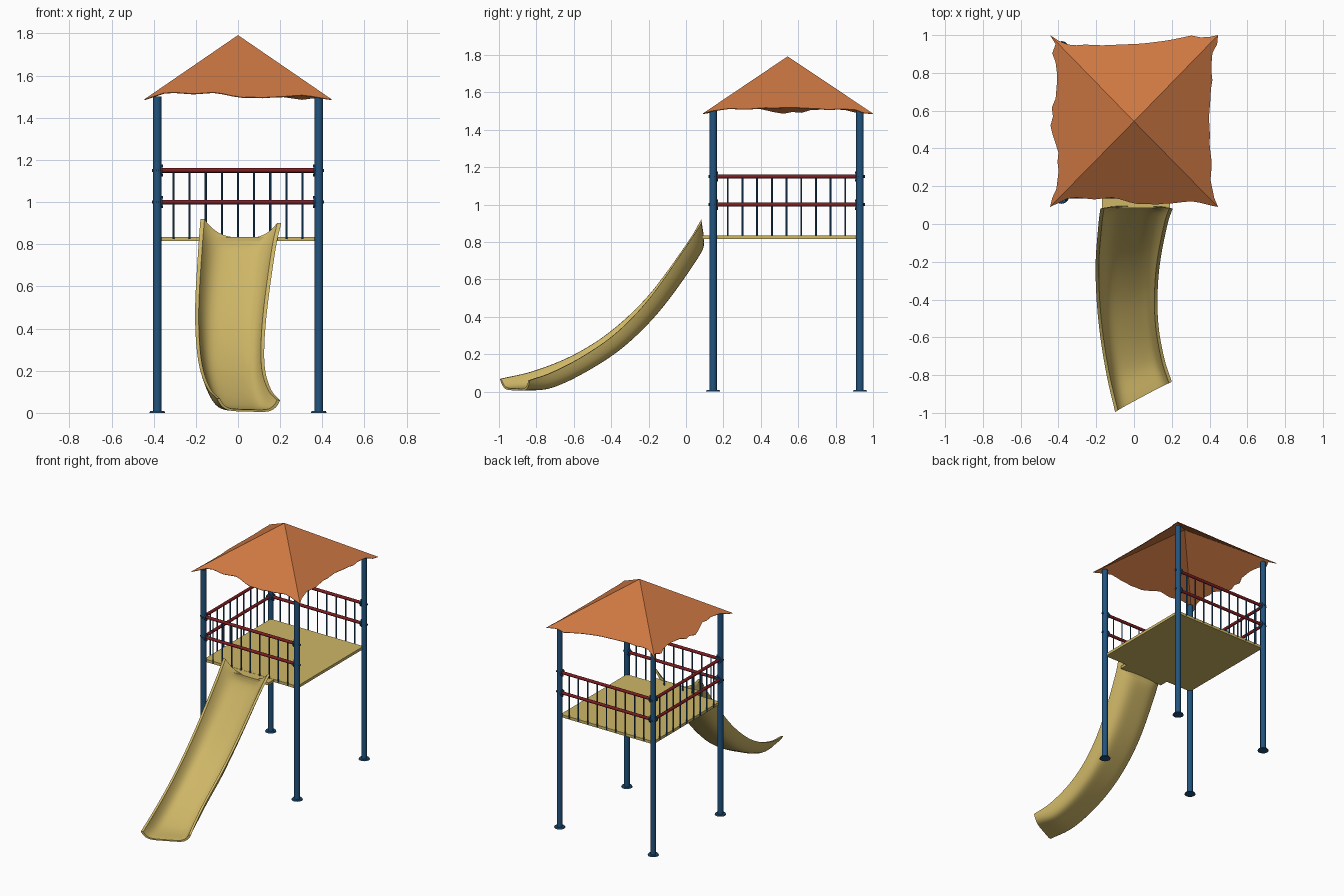
import bpy, bmesh, math
from mathutils import Vector

if "Cube" in bpy.data.objects:
    bpy.data.objects.remove(bpy.data.objects["Cube"])


def material(name, rgb):
    m = bpy.data.materials.new(name)
    m.diffuse_color = (*rgb, 1)
    m.use_nodes = True
    m.node_tree.nodes["Principled BSDF"].inputs["Base Color"].default_value = m.diffuse_color
    return m


BLUE = material("dark blue paint", (0.016, 0.088, 0.21))
RED = material("dark red paint", (0.21, 0.012, 0.015))
YELLOW = material("sand yellow plastic", (0.62, 0.47, 0.135))
ORANGE = material("orange canvas", (0.62, 0.19, 0.055))


def finish(name, bm, mat, smooth=True):
    bmesh.ops.recalc_face_normals(bm, faces=bm.faces[:])
    me = bpy.data.meshes.new(name)
    bm.to_mesh(me)
    bm.free()
    me.materials.append(mat)
    ob = bpy.data.objects.new(name, me)
    bpy.context.collection.objects.link(ob)
    if smooth:
        bpy.ops.object.select_all(action='DESELECT')
        ob.select_set(True)
        bpy.context.view_layer.objects.active = ob
        bpy.ops.object.shade_smooth_by_angle(angle=math.radians(40))
    return ob


def rod(bm, a, b, r, sides=16, r2=None):
    a, b = Vector(a), Vector(b)
    d = b - a
    mat = d.to_track_quat('Z', 'Y').to_matrix().to_4x4()
    mat.translation = (a + b) / 2
    bmesh.ops.create_cone(bm, cap_ends=True, segments=sides, radius1=r,
                          radius2=r if r2 is None else r2, depth=d.length, matrix=mat)


def box(bm, lo, hi):
    vs = bmesh.ops.create_cube(bm, size=1)["verts"]
    for v in vs:
        v.co = [lo[i] + (v.co[i] + 0.5) * (hi[i] - lo[i]) for i in range(3)]


PX, Y0, Y1 = 0.383, 0.145, 0.93
CORNERS = {"front_left": (-PX, Y0), "front_right": (PX, Y0),
           "back_left": (-PX, Y1), "back_right": (PX, Y1)}

# Posts with foot plates
for name, (x, y) in CORNERS.items():
    bm = bmesh.new()
    rod(bm, (x, y, 0), (x, y, 1.5), 0.02)
    rod(bm, (x, y, 0), (x, y, 0.008), 0.038, 20, 0.034)
    finish(name + "_post", bm, BLUE)

# Platform with a short lip that meets the slide
bm = bmesh.new()
box(bm, (-0.38, 0.15, 0.815), (0.38, 0.925, 0.835))
finish("platform", bm, YELLOW, False)
bm = bmesh.new()
box(bm, (-0.17, 0.085, 0.815), (0.19, 0.15, 0.834))
finish("platform_lip", bm, YELLOW, False)

# Guard rails on the front, back and left; the right side is open
for name, a, b in (("front", "front_left", "front_right"),
                   ("back", "back_left", "back_right"),
                   ("left", "front_left", "back_left")):
    a, b = Vector((*CORNERS[a], 0)), Vector((*CORNERS[b], 0))
    d = (b - a).normalized()
    side = Vector((-d.y, d.x, 0))
    rails, bars, clamps = bmesh.new(), bmesh.new(), bmesh.new()
    for z in (1.0, 1.15):
        up = Vector((0, 0, z))
        rod(rails, a + up, b + up, 0.011, 12)
        for p, s in ((a, 1), (b, -1)):
            # flange plate, bolts and a bolt head on the far side
            rod(clamps, p + up + d * s * 0.017, p + up + d * s * 0.025, 0.022, 12)
            for k in (-1, 1):
                q = p + up + Vector((0, 0, k * 0.022))
                rod(clamps, q + d * s * 0.015, q + d * s * 0.027, 0.006, 8)
            rod(clamps, p + up, p + up - d * s * 0.026, 0.007, 8)
    for i in range(9):
        p = a.lerp(b, 0.1 + 0.1 * i)
        rod(bars, p + Vector((0, 0, 0.825)), p + Vector((0, 0, 1.15)), 0.005, 8)
    finish(name + "_rails", rails, RED)
    finish(name + "_balusters", bars, BLUE)
    finish(name + "_rail_clamps", clamps, BLUE)

# Canvas roof: four sloping panels with ragged lower edges (insets along each side)
APEX = Vector((0, 0.543, 1.792))
RC = [Vector(p) for p in ((-0.445, 0.09, 1.487), (0.445, 0.09, 1.487),
                          (0.445, 1.0, 1.487), (-0.445, 1.0, 1.487))]
INSETS = [
    (.022, .045, .05, .045, .04, .045, .05, .04, .025, .015, .016, .013, .018, .02, .026, .03, .022, .01),
    (.02, .03, .04, .036, .034, .04, .045, .043, .046, .048, .044, .04, .038, .03, .035, .034, .03, .005),
    (.01, .012, .002, .012, .022, .03, .036, .042, .046, .048, .05, .052, .054, .053, .05, .054, .05, .03),
    (.03, .012, .03, .036, .038, .034, .03, .01, .016, .003, .014, .03, .045, .04, .046, .04, .034, .012)]
bm = bmesh.new()
apex = bm.verts.new(APEX)
corner = [bm.verts.new(c) for c in RC]
for k, ins in enumerate(INSETS):
    a, b = RC[k], RC[(k + 1) % 4]
    mid = (a + b) / 2
    slope = (APEX - mid) / (APEX - mid).to_2d().length
    edge = [bm.verts.new(a.lerp(b, (i + 1) / (len(ins) + 1)) + slope * w)
            for i, w in enumerate(ins)]
    loop = [corner[k]] + edge + [corner[(k + 1) % 4]]
    for p, q in zip(loop, loop[1:]):
        bm.faces.new((apex, p, q))
roof = finish("canvas_roof", bm, ORANGE, False)
sol = roof.modifiers.new("thickness", 'SOLIDIFY')
sol.thickness = 0.004

# Slide stations: left rim, right rim, (y, z) offset from rim to underside
ST = [((-.178, .082, .92), (.205, .082, .90), (.015, -.095)),
      ((-.188, 0, .785), (.178, 0, .775), (.072, -.052)),
      ((-.203, -.2, .515), (.14, -.19, .505), (.066, -.062)),
      ((-.198, -.4, .325), (.125, -.365, .32), (.055, -.072)),
      ((-.178, -.6, .197), (.13, -.54, .195), (.038, -.082)),
      ((-.143, -.81, .112), (.16, -.71, .105), (.018, -.088)),
      ((-.100, -.995, .068), (.20, -.835, .06), (.004, -.058))]


def spline(pts, t):
    i = min(int(t), len(pts) - 2)
    f = t - i
    p1, p2 = Vector(pts[i]), Vector(pts[i + 1])
    p0 = Vector(pts[i - 1]) if i else 2 * p1 - p2
    p3 = Vector(pts[i + 2]) if i + 2 < len(pts) else 2 * p2 - p1
    return 0.5 * (2 * p1 + (p2 - p0) * f + (2 * p0 - 5 * p1 + 4 * p2 - p3) * f * f
                  + (3 * p1 - p0 - 3 * p2 + p3) * f ** 3)


# Slide: a trough section swept through the stations
bm = bmesh.new()
N, ROWS = 24, 48
rings = []
us = [math.sin(math.pi / 2 * (2 * i / N - 1)) for i in range(N + 1)]
for r in range(ROWS + 1):
    t = r / ROWS * (len(ST) - 1)
    L, R = spline([s[0] for s in ST], t), spline([s[1] for s in ST], t)
    o = spline([s[2] for s in ST], t)
    down = Vector((0, o.x, o.y))
    power = 3 + 3 * min(1, t / 3)
    ring = []
    for wide, deep in ((1, 1), (0.9, 0.83)):
        for u in us:
            p = L.lerp(R, 0.5 + 0.5 * u * wide) + down * deep * (1 - abs(u) ** power)
            p.z = max(p.z, 0)
            ring.append(bm.verts.new(p))
    n = N + 1
    rings.append(ring[:n] + ring[n:][::-1])
for a, b in zip(rings, rings[1:]):
    for i in range(len(a)):
        j = (i + 1) % len(a)
        bm.faces.new((a[i], a[j], b[j], b[i]))
for ring in (rings[0], rings[-1]):
    for i in range(N):
        bm.faces.new((ring[i], ring[i + 1], ring[-2 - i], ring[-1 - i]))
finish("slide", bm, YELLOW)
